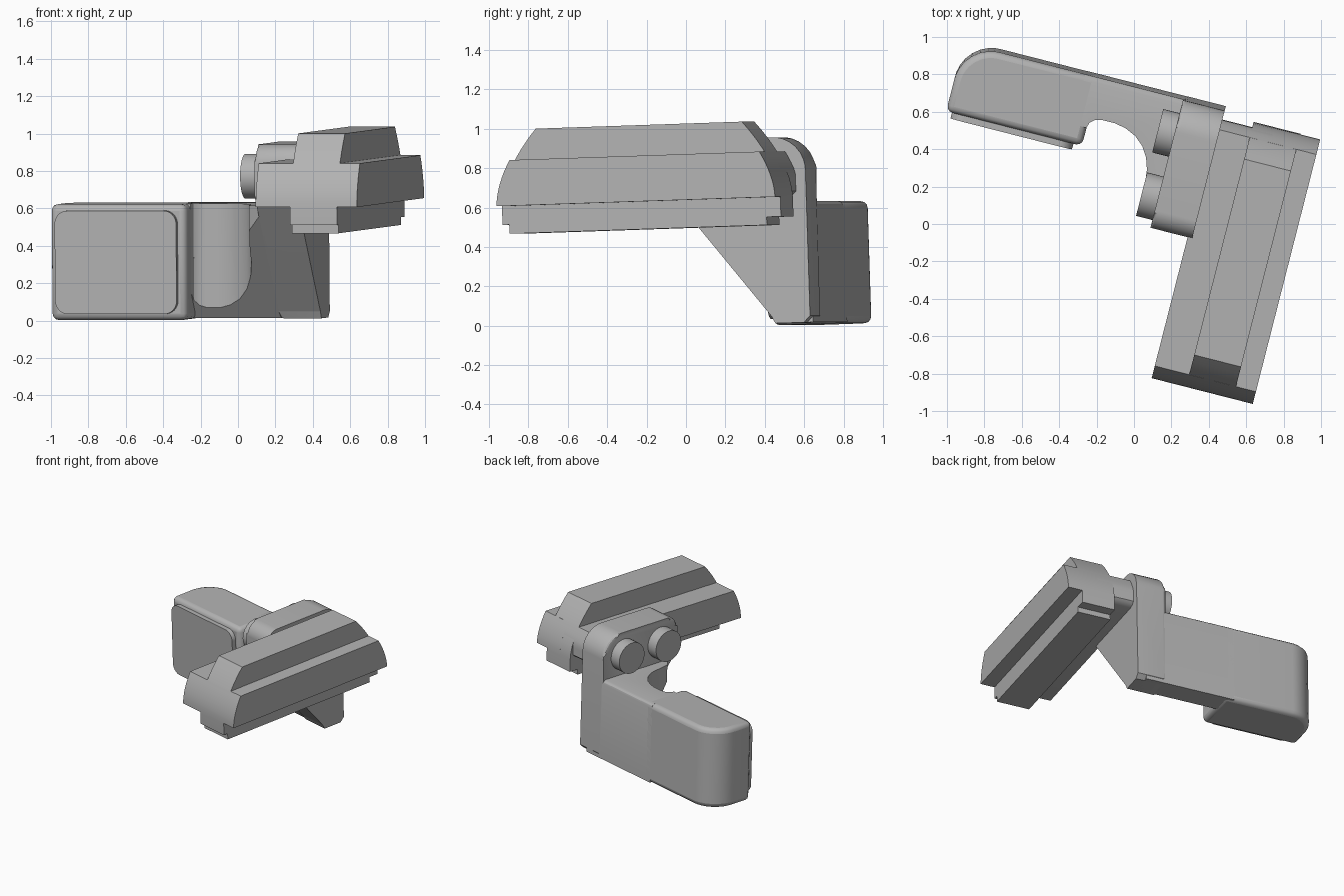
import bpy, bmesh, math
from mathutils import Matrix, Vector

cube = bpy.data.objects.get("Cube")
if cube:
    bpy.data.objects.remove(cube, do_unlink=True)

grey = bpy.data.materials.new("plain grey")
grey.use_nodes = True
COLOUR = (0.45, 0.45, 0.45, 1)
grey.diffuse_color = COLOUR
grey.node_tree.nodes["Principled BSDF"].inputs["Base Color"].default_value = COLOUR

# The whole assembly is turned and slightly pitched
POSE = (Matrix.Translation((0, 0, 0.002)) @ Matrix.Rotation(math.radians(-14.3), 4, "Z")
        @ Matrix.Rotation(0.033, 4, "X"))


def rounded(points, steps=8):
    """Replace each (a, b, radius) corner with an arc."""
    out = []
    for i, p in enumerate(points):
        c = Vector(p[:2])
        r = p[2] if len(p) > 2 else 0
        if not r:
            out.append(c)
            continue
        d1 = (Vector(points[i - 1][:2]) - c).normalized()
        d2 = (Vector(points[(i + 1) % len(points)][:2]) - c).normalized()
        half = d1.angle(d2) / 2
        centre = c + (d1 + d2).normalized() * (r / math.sin(half))
        reach = r / math.tan(half)
        a, b = c + d1 * reach - centre, c + d2 * reach - centre
        for k in range(steps + 1):
            t = k / steps
            out.append(centre + (a * (1 - t) + b * t).normalized() * r)
    return out


def finish(name, bm, bevel=0):
    bmesh.ops.recalc_face_normals(bm, faces=bm.faces)
    mesh = bpy.data.meshes.new(name)
    bm.to_mesh(mesh)
    bm.free()
    obj = bpy.data.objects.new(name, mesh)
    bpy.context.collection.objects.link(obj)
    mesh.materials.append(grey)
    obj.matrix_world = POSE
    if bevel:
        mod = obj.modifiers.new("edge bevel", "BEVEL")
        mod.width, mod.segments = bevel, 3
        mod.limit_method, mod.angle_limit = "ANGLE", math.radians(50)
    bpy.ops.object.select_all(action="DESELECT")
    obj.select_set(True)
    bpy.context.view_layer.objects.active = obj
    bpy.ops.object.shade_smooth_by_angle(angle=math.radians(28))
    return obj


def extrude(points, axis, lo, hi):
    """Prism from a profile in the two remaining axes."""
    bm = bmesh.new()
    loops = []
    for level in (lo, hi):
        loop = []
        for a, b in points:
            co = [a, b]
            co.insert(axis, level)
            loop.append(bm.verts.new(co))
        loops.append(loop)
        bm.faces.new(loop)
    n = len(points)
    for i in range(n):
        j = (i + 1) % n
        bm.faces.new((loops[0][i], loops[0][j], loops[1][j], loops[1][i]))
    return bm


def bowed_end(w):
    """Half length of the rail at a height: the ends curve inward upward."""
    return 0.73 - 0.075 * ((w - 0.63) / 0.232) ** 1.8


MID = -0.025


def bowed_profile(low, high, steps=8):
    heights = [low + (high - low) * i / steps for i in range(steps + 1)]
    front = [(MID - bowed_end(w), w) for w in heights]
    back = [(MID + bowed_end(w), w) for w in reversed(heights)]
    return front + back


# Rail: tall core with stepped foot, wide wing across it
foot = [(0.705, 0.53), (0.63, 0.53), (0.63, 0.489),
        (-0.72, 0.489), (-0.72, 0.535), (-0.755, 0.535)]
finish("rail_core", extrude(bowed_profile(0.63, 1.018) + foot, 0, 0.485, 0.743))
finish("rail_outer_wing", extrude(bowed_profile(0.63, 0.862), 0, 0.6, 0.853))
inner = [(min(v, 0.68), w) for v, w in bowed_profile(0.63, 0.862)]
inner[-1] = (0.63, 0.63)
inner.insert(-1, (0.665, 0.645))
finish("rail_inner_wing", extrude(inner, 0, 0.295, 0.6))

# Bracket: upright lug with a sloping underside
lug = rounded([(0.03, 0.66, 0.03), (0.53, 0.03, 0.03), (0.55, -0.008), (0.70, -0.008),
               (0.733, 0.025), (0.733, 0.937, 0.17), (0.03, 0.937, 0.1)])
bm = extrude(lug, 0, 0.09, 0.32)
rim = [e for e in bm.edges if all(v.co.x < 0.1 for v in e.verts)]
bmesh.ops.bevel(bm, geom=rim, offset=0.022, segments=3, profile=0.5, affect="EDGES")
finish("bracket_lug", bm)

# Neck between lug and grip, hollowed at the front and cut by the same slope
neck = [(-0.45, 0.46), (-0.373, 0.455), (-0.365, 0.485), (-0.34, 0.507), (-0.3, 0.517),
        (-0.23, 0.517), (-0.17, 0.505), (-0.11, 0.478), (-0.06, 0.435), (-0.025, 0.38),
        (-0.005, 0.32), (0.002, 0.26), (0.02, 0.18), (0.09, 0.12), (0.25, 0.12),
        (0.25, 0.731), (-0.45, 0.731)]
bm = extrude(neck, 2, -0.008, 0.608)
cut = bmesh.ops.bisect_plane(bm, geom=bm.verts[:] + bm.edges[:] + bm.faces[:],
                             plane_co=(0, 0.18, 0.475), plane_no=(0, -0.63, -0.5),
                             clear_outer=True)
rim = [g for g in cut["geom_cut"] if isinstance(g, bmesh.types.BMEdge)]
bmesh.ops.holes_fill(bm, edges=rim, sides=0)
back = [e for e in bm.edges if all(v.co.y > 0.73 for v in e.verts)
        and abs(e.verts[0].co.z - e.verts[1].co.z) < 0.01]
bmesh.ops.bevel(bm, geom=back, offset=0.03, segments=3, profile=0.5, affect="EDGES")
finish("neck", bm)

# Grip block with a broad rounded back corner
grip = rounded([(-1.122, 0.355), (-0.373, 0.355), (-0.373, 0.731), (-1.122, 0.731, 0.2)])
finish("grip", extrude(grip, 2, -0.012, 0.608), bevel=0.035)

# Raised pad on the front of the grip
pad = rounded([(-1.09, 0.022, 0.07), (-0.42, 0.022, 0.07),
               (-0.42, 0.575, 0.07), (-1.09, 0.575, 0.07)])
finish("front_pad", extrude(pad, 1, 0.322, 0.38))

# Two round pins through the lug
for name, v in (("front_pin", 0.19), ("back_pin", 0.54)):
    ring = [(v + 0.12 * math.cos(math.tau * i / 40), 0.764 + 0.12 * math.sin(math.tau * i / 40))
            for i in range(40)]
    finish(name, extrude(ring, 0, 0.0, 0.2))
